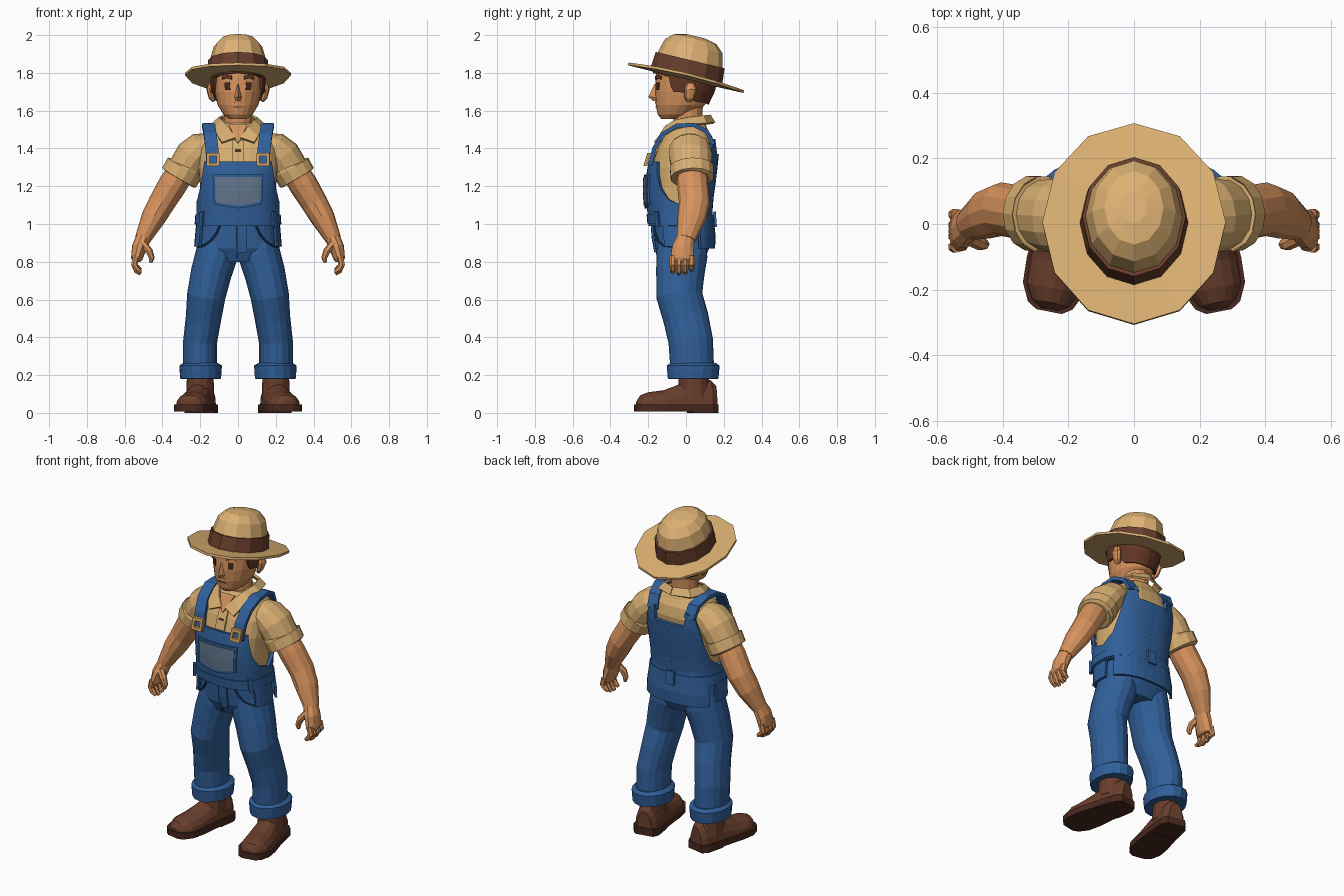
import bpy, bmesh
from math import sin, cos, pi, radians, copysign
from mathutils import Vector, Matrix

if "Cube" in bpy.data.objects:
    bpy.data.objects.remove(bpy.data.objects["Cube"])


def material(name, *rgb):
    m = bpy.data.materials.new(name)
    m.use_nodes = True
    m.diffuse_color = (*rgb, 1)
    m.node_tree.nodes["Principled BSDF"].inputs["Base Color"].default_value = (*rgb, 1)
    return m


SKIN = material("skin", .68, .29, .11)
STRAW = material("straw", .72, .44, .17)
SHIRT = material("tan shirt", .68, .42, .165)
DENIM = material("blue denim", .03, .115, .32)
SEAM = material("dark blue seam", .015, .055, .16)
PATCH = material("grey blue patch", .12, .18, .26)
LEATHER = material("brown leather", .14, .048, .025)
SOLE = material("dark brown sole", .065, .022, .013)
HAIR = material("brown hair", .12, .037, .017)
BRASS = material("brass", .55, .31, .1)
parts = []


def build(name, rings, mat, closed=True, cap=True, thick=0, mirror=False):
    """Bridge rows of points into a surface."""
    bm = bmesh.new()
    rows = [[bm.verts.new(p) for p in r] for r in rings]
    n = len(rows[0])
    for a, b in zip(rows, rows[1:]):
        for i in range(n if closed else n - 1):
            j = (i + 1) % n
            bm.faces.new((a[i], a[j], b[j], b[i]))
    if closed and cap:
        bm.faces.new(rows[0])
        bm.faces.new(rows[-1])
    bmesh.ops.recalc_face_normals(bm, faces=bm.faces)
    me = bpy.data.meshes.new(name)
    bm.to_mesh(me)
    bm.free()
    me.materials.append(mat)
    ob = bpy.data.objects.new(name, me)
    bpy.context.collection.objects.link(ob)
    if thick:
        s = ob.modifiers.new("thickness", "SOLIDIFY")
        s.thickness, s.offset = thick, 0
    if mirror:
        ob.modifiers.new("mirror", "MIRROR").use_mirror_merge = False
    parts.append(ob)
    return ob


def lookup(table, x):
    """Linear interpolation of the rows (key, values...)."""
    x = min(max(x, table[0][0]), table[-1][0])
    for a, b in zip(table, table[1:]):
        if x <= b[0]:
            t = (x - a[0]) / (b[0] - a[0])
            return [u + (v - u) * t for u, v in zip(a[1:], b[1:])]


def on(profile, deg, z, off=0, e=1.0):
    """Point on a body of rows (z, y centre, rx, ry); 0 degrees is the front."""
    yc, rx, ry = lookup(profile, z)
    s, c = sin(radians(deg)), cos(radians(deg))
    return ((rx + off) * copysign(abs(s) ** e, s), yc - (ry + off) * copysign(abs(c) ** e, c), z)


def body(name, profile, mat, n=24, e=1.0, **kw):
    return build(name, [[on(profile, 360 * i / n, r[0], 0, e) for i in range(n)] for r in profile], mat, **kw)


def shell(name, profile, a0, a1, low, high, mat, off=.01, thick=.012, steps=8, rows=3, e=1.0, mirror=False):
    """Curved patch lying on a body; low and high may depend on the angle."""
    lo = low if callable(low) else lambda a: low
    hi = high if callable(high) else lambda a: high
    angles = [a0 + (a1 - a0) * i / steps for i in range(steps + 1)]
    grid = [[on(profile, a, lo(a) + (hi(a) - lo(a)) * j / rows, off, e) for a in angles]
            for j in range(rows + 1)]
    return build(name, grid, mat, closed=False, thick=thick, mirror=mirror)


def tube(name, path, mat, n=12, mirror=True):
    """Limb through (x, y, z, radius across, radius in depth)."""
    pts = [Vector(p[:3]) for p in path]
    rings = []
    for i, p in enumerate(path):
        d = (pts[min(i + 1, len(pts) - 1)] - pts[max(i - 1, 0)]).normalized()
        u = Vector((0, 1, 0)).cross(d).normalized()
        v = d.cross(u)
        rings.append([pts[i] + u * p[3] * cos(2 * pi * k / n) + v * p[4] * sin(2 * pi * k / n) for k in range(n)])
    return build(name, rings, mat, mirror=mirror)


def ellipse(rx, ry, z, lift=0, n=12):
    return [(rx * sin(2 * pi * i / n), ry * cos(2 * pi * i / n), z + lift * sin(2 * pi * i / n) ** 2)
            for i in range(n)]


# Hat, built level and then tilted back
tilt = Matrix.Translation((0, 0, 1.775)) @ Matrix.Rotation(radians(-13.5), 4, "X")
brim = build("hat_brim", [ellipse(.12, .15, -.01), ellipse(.28, .315, -.008, .02),
                          ellipse(.28, .315, .006, .02), ellipse(.15, .18, .015)], STRAW)
crown = build("hat_crown", [ellipse(.155, .185, 0), ellipse(.148, .175, .10), ellipse(.128, .158, .17),
                            ellipse(.09, .115, .21), ellipse(.04, .05, .225)], STRAW)
band = build("hat_band", [ellipse(.166, .195, .008), ellipse(.158, .187, .095), ellipse(.14, .165, .095)], LEATHER)
for ob in (brim, crown, band):
    ob.data.transform(tilt)

# Head, hair and face
head = [(1.555, -.085, .045, .045), (1.58, -.055, .078, .095), (1.63, -.03, .108, .13),
        (1.70, -.015, .124, .15), (1.78, -.005, .13, .155), (1.85, 0, .12, .15)]
body("head", head, SKIN, 20)
body("neck", [(1.44, 0, .085, .08), (1.53, .01, .075, .075), (1.64, .01, .075, .08)], SKIN, 14)
hairline = [(0, 1.80), (40, 1.79), (62, 1.775), (68, 1.70), (82, 1.70), (100, 1.69), (120, 1.65), (180, 1.635)]
shell("hair", head, -180, 180, lambda a: lookup(hairline, abs(a))[0], 1.85, HAIR, .01, .016, 60)
shell("eyes", head, 19, 32, 1.71, 1.75, SOLE, .004, .005, 3, 1, mirror=True)
shell("eyebrows", head, 14, 38, lambda a: 1.772 - abs(a - 28) * .0006, lambda a: 1.79 - abs(a - 24) * .0006,
      HAIR, .005, .008, 4, 1, mirror=True)
shell("mouth", head, -14, 14, 1.617, 1.622, LEATHER, .002, .003, 4, 1)
shell("stubble", head, 8, 10, 1.642, 1.647, LEATHER, .002, .003, 1, 1, mirror=True)
build("nose", [[(-.01, -.15, 1.74), (0, -.168, 1.74), (.01, -.15, 1.74)],
               [(-.024, -.15, 1.67), (0, -.2, 1.672), (.024, -.15, 1.67)],
               [(-.018, -.15, 1.65), (0, -.175, 1.652), (.018, -.15, 1.65)]], SKIN)
tube("ears", [(.128, .015, 1.65, .01, .015), (.14, .018, 1.67, .016, .026), (.15, .025, 1.715, .018, .034),
              (.145, .025, 1.745, .012, .02)], SKIN, 8)

# Shirt
torso = [(.80, -.02, .16, .11), (.87, -.02, .21, .143), (.95, -.022, .205, .148), (1.03, -.03, .195, .145),
         (1.1, -.035, .195, .15), (1.2, -.03, .2, .16), (1.3, -.02, .212, .162), (1.4, 0, .215, .152),
         (1.46, .01, .185, .13), (1.50, .01, .145, .105), (1.535, .015, .09, .085)]
body("shirt", [r for r in torso if r[0] > 1], SHIRT, 28, .8)
tube("sleeves", [(.13, .02, 1.425, .06, .09), (.19, .02, 1.40, .09, .11), (.235, .025, 1.36, .098, .115),
                 (.295, .03, 1.27, .09, .105)], SHIRT, 14)
tube("sleeve_cuffs", [(.278, .03, 1.305, .1, .112), (.28, .03, 1.30, .105, .118), (.312, .033, 1.245, .103, .116),
                      (.315, .033, 1.24, .09, .1)], SHIRT, 14)
build("collar", [[(.012, -.14, 1.455), (.05, -.11, 1.51), (.08, -.06, 1.545), (.098, .01, 1.56), (.08, .09, 1.57),
                  (0, .125, 1.575)],
                 [(.085, -.165, 1.43), (.105, -.14, 1.46), (.125, -.07, 1.50), (.138, .01, 1.525),
                  (.11, .11, 1.53), (0, .15, 1.535)]], SHIRT, closed=False, thick=.014, mirror=True)
build("open_neck", [[(-.05, -.1, 1.525), (.05, -.1, 1.525)], [(-.004, -.153, 1.43), (.004, -.153, 1.43)]],
      SKIN, closed=False, thick=.008)
shell("shirt_placket", torso, -5, 5, 1.33, 1.44, SHIRT, .005, .01, 2, 2, .8)
shell("shirt_button", torso, -2, 2, 1.385, 1.395, LEATHER, .012, .008, 1, 1, .8)

# Arms and hands
tube("arms", [(.28, .03, 1.31, .07, .08), (.345, .035, 1.21, .076, .082), (.405, .045, 1.11, .07, .082),
              (.45, .03, 1.03, .064, .076), (.505, 0, .92, .042, .05)], SKIN)
tube("palms", [(.50, 0, .93, .04, .048), (.522, -.015, .875, .04, .06), (.537, -.022, .815, .03, .064),
               (.537, -.022, .80, .02, .055)], SKIN, 10)
for i, name in enumerate(("index", "middle", "ring", "little")):
    y, drop = -.07 + i * .033, (.01, 0, .005, .02)[i]
    tube(name + "_fingers", [(.54, y, .83, .018, .018), (.55, y, .785, .018, .018),
                             (.535, y, .75 + drop, .016, .016), (.515, y, .735 + drop, .01, .011)], SKIN, 7)
tube("thumbs", [(.505, -.04, .90, .02, .025), (.47, -.06, .855, .02, .021), (.457, -.062, .82, .016, .017),
                (.462, -.062, .795, .009, .01)], SKIN, 7)

# Overalls: hips, legs and turn-ups
body("overall_hips", [r for r in torso if r[0] < 1.05], DENIM, 28, .8)
tube("trouser_legs", [(.2, .035, .2, .09, .115), (.2, .025, .38, .09, .118), (.183, 0, .50, .094, .12),
                      (.168, -.035, .62, .102, .122), (.142, -.03, .74, .108, .128),
                      (.115, -.022, .83, .112, .135), (.105, -.02, .92, .1, .13)], DENIM, 16)
tube("trouser_cuffs", [(.198, .038, .18, .095, .12), (.198, .038, .181, .108, .134), (.198, .038, .25, .113, .14),
                       (.198, .038, .265, .09, .12)], DENIM, 16)

# Overalls: bib and back panel with one cut top edge
bib_top = [(0, 1.33), (45, 1.33), (50, 1.27), (60, 1.19), (75, 1.13), (95, 1.10), (115, 1.16), (130, 1.29),
           (140, 1.43), (155, 1.45), (160, 1.37), (180, 1.37)]
shell("bib", torso, -180, 180, .99, lambda a: lookup(bib_top, abs(a))[0], DENIM, .016, .018, 72, 5, .8)
shell("waistband", torso, -180, 180, 1.0, 1.05, DENIM, .024, .014, 36, 1, .8)
shell("belt_loops", torso, 48, 56, .985, 1.065, DENIM, .036, .014, 1, 1, .8, True)
shell("back_belt_loop", torso, 176, 184, .985, 1.065, DENIM, .036, .014, 1, 1, .8)
shell("back_flap", torso, 118, 242, .87, 1.01, DENIM, .024, .014, 12, 2, .8)
shell("fly", torso, 0, 9, .85, .995, DENIM, .008, .012, 2, 2, .8)
shell("fly_seam", torso, -1.2, 0, .82, .995, SEAM, .008, .008, 1, 2, .8)
pocket_edge = [(22, .995), (27, .95), (38, .91), (55, .885), (74, .88)]
tube("hip_pocket_seams", [(*on(torso, a, z, .008, .8), .006, .006) for a, z in pocket_edge], SEAM, 6)
shell("hip_pockets", torso, 60, 100, .88, .99, DENIM, .016, .014, 4, 1, .8, True)

# Chest pocket with a pointed lower edge
shell("chest_pocket_border", torso, -29, 29, lambda a: 1.083 + abs(a) * .0008, 1.262, DENIM, .029, .014, 8, 2, .8)
shell("chest_pocket", torso, -25, 25, lambda a: 1.098 + abs(a) * .0008, 1.248, PATCH, .036, .008, 8, 2, .8)

# Shoulder straps and buckles
strap = [(.133, -.19, 1.31), (.138, -.168, 1.40), (.148, -.125, 1.475), (.156, -.05, 1.52),
         (.152, .04, 1.525), (.135, .11, 1.49), (.125, .145, 1.42)]
build("straps", [[(x - .034, y, z), (x + .034, y, z)] for x, y, z in strap], DENIM,
      closed=False, thick=.022, mirror=True)


def square(h, y):
    return [(.132 + sx * h, y + sz * h * .3, 1.342 + sz * h) for sx, sz in ((-1, -1), (1, -1), (1, 1), (-1, 1))]


build("buckles", [square(.034, -.195), square(.034, -.215), square(.018, -.215), square(.018, -.195),
                  square(.034, -.195)], BRASS, cap=False, mirror=True)

# Boots, built straight and then turned outward
turn = Matrix.Translation((.2, .04, 0)) @ Matrix.Rotation(radians(11), 4, "Z")
boot = [(.12, .045, .11), (.09, .068, .14), (0, .075, .145), (-.08, .08, .115), (-.16, .088, .085),
        (-.24, .085, .075), (-.285, .06, .06), (-.305, .03, .03)]
upper = build("boots", [[(w * cos(pi * k / 8), y, .035 + h * sin(pi * k / 8)) for k in range(9)]
                        for y, w, h in boot], LEATHER, mirror=True)


def slab(y, w, low):
    return [(-w, y, low), (w, y, low), (w, y, .045), (-w, y, .045)]


sole = build("boot_soles", [slab(y - (.008 if y < -.28 else 0), w + .01, .008) for y, w, h in boot],
             SOLE, mirror=True)
heel = build("boot_heels", [slab(.124, .055, 0), slab(.09, .078, 0), slab(-.02, .082, 0)], SOLE, mirror=True)
for ob in (upper, sole, heel):
    ob.data.transform(turn)
tube("boot_shafts", [(.2, .04, .08, .075, .09), (.2, .04, .15, .072, .08), (.2, .04, .21, .07, .08)], LEATHER)

# Smooth shading with crisp edges
for ob in bpy.context.view_layer.objects:
    ob.select_set(ob in parts)
bpy.context.view_layer.objects.active = parts[0]
bpy.ops.object.shade_smooth_by_angle(angle=radians(35))
